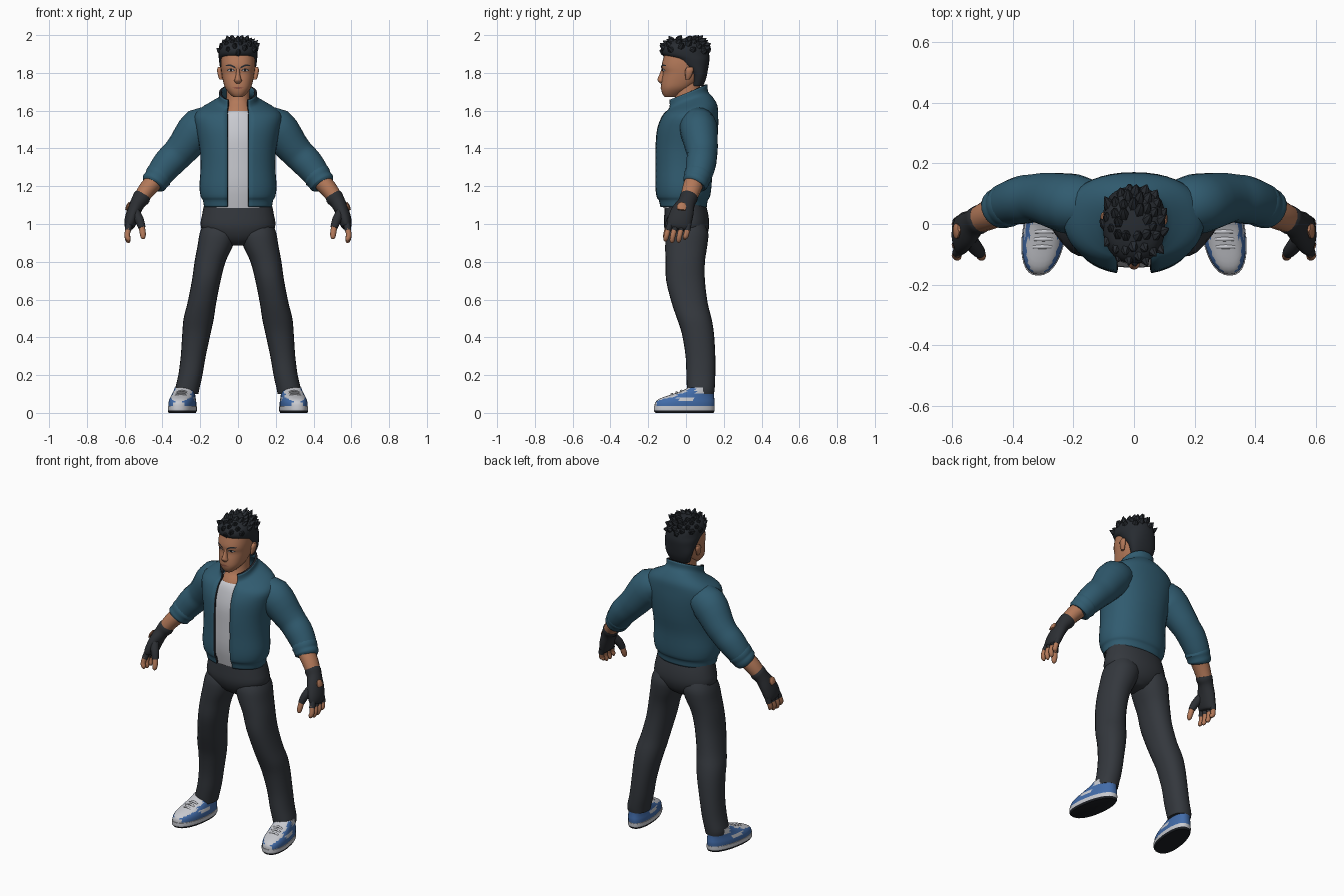
import bpy, bmesh, math, random
from mathutils import Vector
from mathutils.bvhtree import BVHTree

random.seed(4)
COLORS = {
    "jacket teal": (0.03, 0.105, 0.16), "trouser grey": (0.034, 0.039, 0.047),
    "hair black": (0.02, 0.024, 0.03), "skin": (0.45, 0.19, 0.10),
    "shirt white": (0.58, 0.59, 0.63), "shoe blue": (0.055, 0.15, 0.40),
    "glove black": (0.025, 0.028, 0.033), "lip": (0.28, 0.09, 0.06),
    "dark trim": (0.012, 0.014, 0.018),
}
MATS = {}
for key, c in COLORS.items():
    MATS[key] = bpy.data.materials.new(key)
    MATS[key].diffuse_color = (*c, 1)


def spline(rows, steps):
    """Catmull-Rom interpolation of parameter rows."""
    out = []
    for i in range(len(rows) - 1):
        p = [rows[max(0, min(len(rows) - 1, i + k))] for k in (-1, 0, 1, 2)]
        for s in range(steps):
            t = s / steps
            out.append([0.5 * (2*b + (c - a)*t + (2*a - 5*b + 4*c - d)*t*t + (3*b - a - 3*c + d)*t**3)
                        for a, b, c, d in zip(*p)])
    return out + [list(rows[-1])]


def finish(name, bm, mats, mirror=False, rule=None, angle=50):
    me = bpy.data.meshes.new(name)
    bm.to_mesh(me)
    bm.free()
    for m in mats:
        me.materials.append(MATS[m])
    for f in me.polygons:
        f.use_smooth = True
        if rule:
            f.material_index = rule(f.center, f.normal)
    me.set_sharp_from_angle(angle=math.radians(angle))
    ob = bpy.data.objects.new(name, me)
    bpy.context.collection.objects.link(ob)
    if mirror:
        ob.modifiers.new("mirror", "MIRROR").use_mirror_merge = False
    return ob


def skin_rings(rings, closed=True):
    """Join equal-length rings of points into a surface."""
    bm = bmesh.new()
    vs = [[bm.verts.new(p) for p in r] for r in rings]
    n = len(vs[0])
    for a, b in zip(vs, vs[1:]):
        for j in range(n if closed else n - 1):
            k = (j + 1) % n
            bm.faces.new((a[j], a[k], b[k], b[j]))
    if closed:
        bm.faces.new(vs[0][::-1])
        bm.faces.new(vs[-1])
        bmesh.ops.recalc_face_normals(bm, faces=bm.faces)
    bm.normal_update()
    return bm


def power(v, e):
    return math.copysign(abs(v) ** e, v)


def body(name, rows, mats, n=24, e=0.9, steps=3, gap=0, **kw):
    """Stack of level outlines: z, centre x, half width, front y, back y, tilt."""
    rings = []
    for z, cx, rx, yf, yb, tilt in spline([(*r, 0)[:6] for r in rows], steps):
        cy, ry = (yf + yb) / 2, (yb - yf) / 2
        a0 = math.asin((gap / rx) ** (1 / e)) if gap else 0
        ring = []
        for j in range(n):
            a = a0 + (2*math.pi - 2*a0) * j / (n - 1 if gap else n)
            y = cy - ry * power(math.cos(a), e)
            ring.append((cx + rx * power(math.sin(a), e), y, z + tilt * (y - cy)))
        rings.append(ring)
    return finish(name, skin_rings(rings, not gap), mats, **kw)


def tube(name, rows, mats, n=14, steps=3, mirror=True, **kw):
    """Limb along a path: x, y, z, radius in the arm plane, radius front to back."""
    rows = spline(rows, steps)
    pts = [Vector(r[:3]) for r in rows]
    rings = []
    for i, r in enumerate(rows):
        t = (pts[min(i + 1, len(pts) - 1)] - pts[max(i - 1, 0)]).normalized()
        v = Vector((0, 1, 0.01))
        v = (v - t * v.dot(t)).normalized()
        u = t.cross(v)
        rings.append([pts[i] + u * r[3] * math.cos(a) + v * r[4] * math.sin(a)
                      for a in (2 * math.pi * j / n for j in range(n))])
    return finish(name, skin_rings(rings), mats, mirror=mirror, **kw)


# Trousers
body("trouser_hips", [(.885, 0, .04, -.05, .06), (.92, 0, .13, -.09, .1), (.98, 0, .195, -.115, .122),
                      (1.05, 0, .19, -.115, .118), (1.12, 0, .175, -.11, .1)], ["trouser grey"])
body("trouser_leg", [(.1, .27, .06, .01, .148), (.13, .268, .064, .005, .152), (.2, .252, .064, .002, .155),
                     (.3, .237, .066, -.002, .155), (.42, .22, .075, -.022, .148), (.5, .208, .08, -.048, .135),
                     (.58, .192, .076, -.075, .115), (.7, .168, .076, -.105, .1), (.8, .148, .082, -.108, .1),
                     (.88, .122, .093, -.11, .112), (.95, .105, .098, -.105, .118), (1.0, .1, .085, -.08, .1)],
     ["trouser grey"], mirror=True)

# Shirt, chest and neck
body("shirt", [(1.085, 0, .155, -.12, .09), (1.2, 0, .175, -.142, .11), (1.35, 0, .175, -.145, .12),
               (1.46, 0, .18, -.143, .13), (1.55, 0, .16, -.122, .13), (1.59, 0, .11, -.104, .11),
               (1.605, 0, .06, -.085, .08)], ["shirt white"])
body("neck", [(1.5, 0, .11, -.1, .1), (1.585, 0, .09, -.1, .09), (1.62, 0, .072, -.085, .08),
              (1.66, 0, .062, -.06, .075), (1.75, 0, .06, -.055, .075)], ["skin"])

# Jacket with open front, hem band and standing collar
jacket = body("jacket", [(1.09, 0, .18, -.14, .11), (1.125, 0, .186, -.148, .115), (1.145, 0, .197, -.16, .127),
                         (1.2, 0, .204, -.166, .135), (1.3, 0, .198, -.166, .142), (1.4, 0, .203, -.166, .16),
                         (1.5, 0, .222, -.157, .17), (1.57, 0, .232, -.135, .17, .06), (1.61, 0, .2, -.117, .165, .15),
                         (1.637, 0, .145, -.106, .14, .3), (1.657, 0, .105, -.1, .117, .4),
                         (1.695, 0, .1, -.102, .115, .4)], ["jacket teal", "dark trim"], n=41, gap=.056)
shell = jacket.modifiers.new("thickness", "SOLIDIFY")
shell.thickness, shell.offset = 0.014, -1
shell.material_offset_rim = 1

# Sleeves with rolled cuffs
tube("sleeve", [(.12, .06, 1.53, .07, .08), (.2, .065, 1.512, .105, .1), (.285, .082, 1.41, .09, .088),
                (.325, .085, 1.365, .084, .08), (.365, .08, 1.325, .082, .08), (.405, .07, 1.275, .075, .074),
                (.43, .058, 1.24, .066, .068)], ["jacket teal"], n=18)
tube("sleeve_cuff", [(.4, .07, 1.272, .066, .068), (.418, .063, 1.255, .075, .074), (.432, .056, 1.235, .069, .07),
                     (.445, .05, 1.218, .069, .068), (.452, .045, 1.207, .058, .06)], ["jacket teal"], n=18)

# Forearms and fingerless gloves
tube("forearm", [(.42, .055, 1.25, .05, .055), (.48, .03, 1.185, .046, .05), (.525, .008, 1.12, .038, .042)], ["skin"])
tube("glove", [(.503, .02, 1.152, .043, .045), (.512, .014, 1.138, .047, .048), (.53, .003, 1.112, .04, .046),
               (.55, -.016, 1.07, .037, .06), (.567, -.033, 1.02, .034, .066), (.575, -.04, .985, .026, .062),
               (.575, -.042, .975, .012, .045)], ["glove black"])
tube("glove_opening", [(.577, -.015, 1.113, .004, .012), (.583, -.022, 1.095, .009, .026),
                       (.592, -.025, 1.075, .006, .022)], ["skin"], n=10)
for i, y in enumerate((-.09, -.056, -.021, .013)):
    low = (.908, .9, .902, .917)[i]
    finger = [(.575, y * .9, 1.0, .018, .018), (.583, y - .006, .965, .017, .0165)]
    tube("glove_finger", finger, ["glove black"], n=10)
    tube("finger", [(.581, y - .004, .975, .015, .015), (.587, y - .013, .94, .0145, .0145),
                    (.581, y - .018, low + .012, .013, .013), (.577, y - .019, low, .005, .005)], ["skin"], n=10)
tube("glove_thumb", [(.548, -.045, 1.07, .026, .026), (.522, -.08, 1.02, .024, .024),
                     (.508, -.095, .98, .019, .019)], ["glove black"], n=10)
tube("thumb", [(.51, -.093, .988, .016, .016), (.504, -.104, .95, .016, .016), (.503, -.11, .928, .012, .012),
               (.503, -.111, .92, .004, .004)], ["skin"], n=10)


# Shoes: toes point slightly outward, blue panels on heel and toe sides
def shoe_part(name, rows, mats, rule):
    ob = body(name, rows, mats, n=32, e=.85, mirror=True, rule=rule)
    for v in ob.data.vertices:
        taper = 1 - .6 * max(0, v.co.y + .02)
        v.co.x = .292 - .14 * v.co.y + v.co.x * taper


def panels(c, n):
    if c.y > .05:
        return 1 if .035 < c.z < .105 else 0
    if c.y < -.04:
        return 1 if c.z > .035 and n.z < .66 and c.y > -.158 else 0
    return 1 if .035 < c.z < .06 or (c.z > .085 and abs(n.x) > .6) else 0


shoe_part("shoe_sole", [(0, 0, .068, -.162, .145), (.012, 0, .073, -.17, .151), (.034, 0, .073, -.17, .152)],
          ["shirt white", "dark trim"], lambda c, n: 1 if c.z < .01 else 0)
shoe_part("shoe_upper", [(.03, 0, .07, -.167, .15), (.055, 0, .07, -.163, .152), (.075, 0, .066, -.14, .15),
                         (.095, 0, .061, -.085, .148), (.115, 0, .058, -.025, .148), (.135, 0, .055, .012, .146)],
          ["shirt white", "shoe blue"], panels)
for y, z in ((-.075, .1), (-.05, .109), (-.025, .117)):
    cx = .292 - .14 * y
    tube("shoe_lace", [(cx - .03, y, z - .008, .005, .006), (cx, y, z, .006, .007),
                       (cx + .03, y, z - .008, .005, .006)], ["shirt white"], n=8)

# Head, ears and nose
head = body("head", [(1.672, 0, .025, -.113, -.05), (1.69, 0, .045, -.125, -.02), (1.72, 0, .068, -.132, .03),
                     (1.76, 0, .08, -.129, .07), (1.8, 0, .087, -.122, .085), (1.83, 0, .09, -.129, .095),
                     (1.87, 0, .09, -.122, .1), (1.93, 0, .08, -.1, .09), (1.96, 0, .04, -.05, .04)],
            ["skin"], n=32, e=.85)
body("nose", [(1.743, 0, .012, -.135, -.1), (1.757, 0, .021, -.148, -.1), (1.77, 0, .016, -.15, -.1),
              (1.8, 0, .01, -.137, -.1), (1.825, 0, .01, -.129, -.1)], ["skin"], n=12)
body("ear", [(1.765, .09, .008, -.002, .018), (1.785, .095, .011, -.004, .03), (1.815, .099, .012, -.004, .04),
             (1.83, .098, .008, .006, .035)], ["skin"], n=12, mirror=True)

# Face details as thin plates laid on the head
tree = BVHTree.FromPolygons([v.co for v in head.data.vertices], [p.vertices for p in head.data.polygons])


def plate(name, top, bottom, mat, lift, mirror=True):
    bm = bmesh.new()
    rows = []
    for line in (top, bottom):
        row = []
        for x, z in spline(line, 4):
            hit = tree.ray_cast(Vector((x, -1, z)), Vector((0, 1, 0)))[0]
            row.append(bm.verts.new((x, hit.y - lift, z)))
        rows.append(row)
    for j in range(len(rows[0]) - 1):
        bm.faces.new((rows[1][j], rows[1][j+1], rows[0][j+1], rows[0][j]))
    finish(name, bm, [mat], mirror=mirror)


plate("eyebrow", [(.014, 1.832), (.04, 1.845), (.066, 1.84)], [(.014, 1.823), (.04, 1.835), (.066, 1.836)], "hair black", .004)
plate("eye_outline", [(.018, 1.815), (.038, 1.824), (.058, 1.816)], [(.018, 1.811), (.038, 1.808), (.058, 1.812)], "dark trim", .003)
plate("eye_white", [(.022, 1.814), (.038, 1.82), (.054, 1.815)], [(.022, 1.812), (.038, 1.81), (.054, 1.812)], "shirt white", .004)
plate("iris", [(.033, 1.82), (.038, 1.821), (.043, 1.82)], [(.033, 1.81), (.038, 1.809), (.043, 1.81)], "dark trim", .005)
plate("mouth", [(-.028, 1.722), (0, 1.726), (.028, 1.722)], [(-.028, 1.72), (0, 1.715), (.028, 1.72)], "lip", .004, False)

# Hair mass with swept tufts
body("hair", [(1.73, 0, .066, .03, .09), (1.765, 0, .08, .03, .105), (1.8, 0, .09, .02, .113),
              (1.84, 0, .097, -.03, .12), (1.87, 0, .101, -.065, .124), (1.895, 0, .103, -.122, .123),
              (1.93, 0, .1, -.128, .115), (1.96, 0, .083, -.105, .09), (1.978, 0, .045, -.06, .05)],
     ["hair black"], n=28)
for i in range(44):
    a, el = i * 2.4, math.radians(5 + 62 * (i / 43))
    out = Vector((math.sin(a) * math.cos(el), -math.cos(a) * math.cos(el), math.sin(el)))
    base = Vector((0, 0, 1.9)) + Vector((out.x * .082, out.y * .105, out.z * .065))
    sweep = Vector((.15, -.3 if out.y < -.4 else .55, .3 + .2 * random.random()))
    tip = base + (out * .8 + sweep).normalized() * random.uniform(.042, .06)
    tip = Vector((max(-.112, min(.118, tip.x)), max(-.14, min(.132, tip.y)), min(tip.z, 1.999)))
    mid = base.lerp(tip, .5) + out * .004
    tube("hair_tuft", [(*base, .02, .024), (*mid, .014, .017), (*tip, .001, .001)],
         ["hair black"], n=6, steps=2, mirror=False, angle=35)
